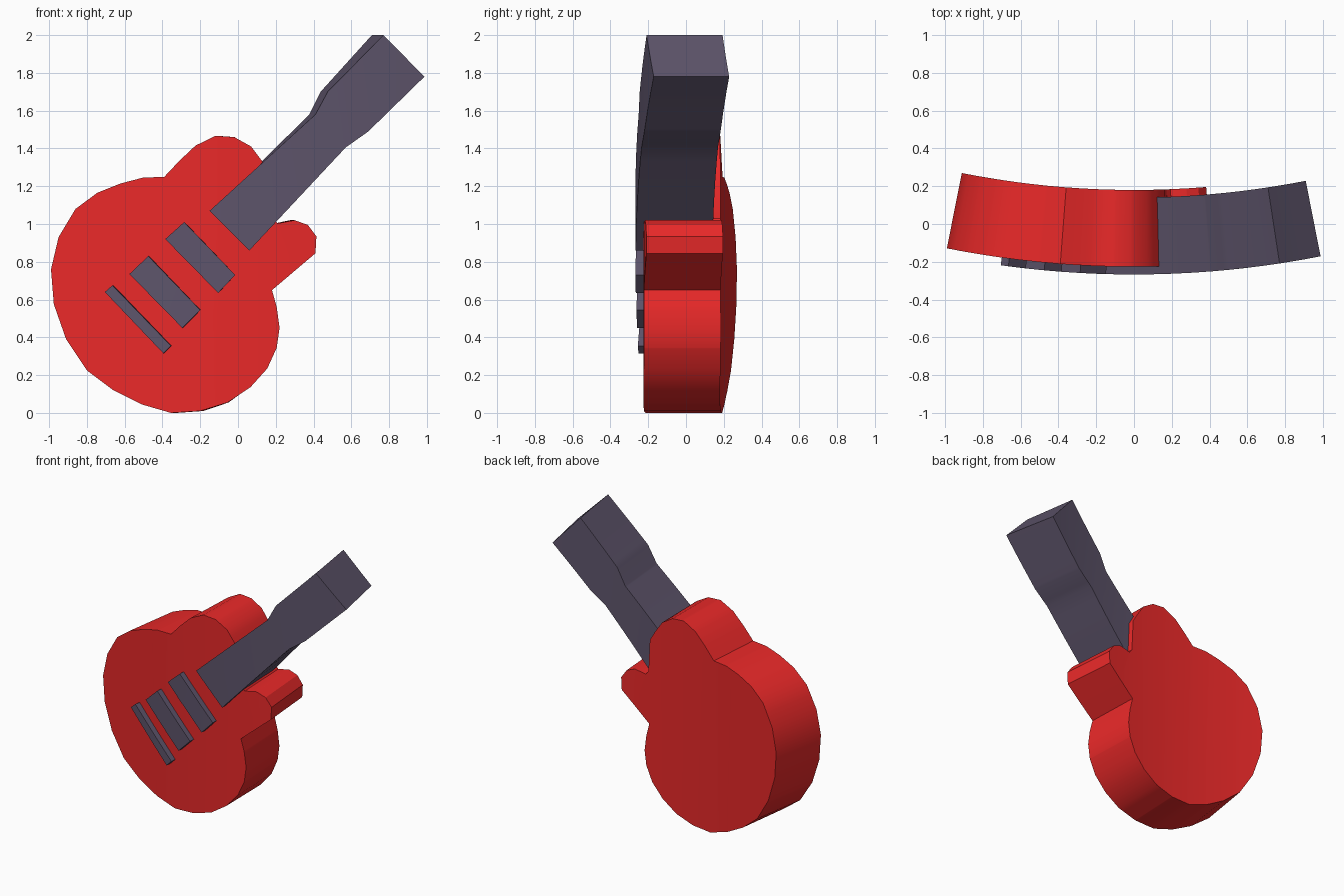
import bpy, bmesh, math

if "Cube" in bpy.data.objects:
    bpy.data.objects.remove(bpy.data.objects["Cube"])

BEND_Y = 4.85  # axis of the gentle curve that the whole model follows


def material(name, rgb):
    m = bpy.data.materials.new(name)
    m.diffuse_color = (*rgb, 1)
    m.use_nodes = True
    m.node_tree.nodes["Principled BSDF"].inputs["Base Color"].default_value = m.diffuse_color
    return m


def curved_slab(name, outline, r_front, r_back, mat):
    """Extrude a front-view (x, z) outline radially between two bend radii."""
    bm = bmesh.new()
    bm.faces.new([bm.verts.new((x, 0, z)) for x, z in outline])
    for i in range(-9, 10):  # slices that let the flat face follow the bend
        bmesh.ops.bisect_plane(bm, geom=bm.verts[:] + bm.edges[:] + bm.faces[:], dist=1e-4,
                               plane_co=(i * 0.1 + 0.003, 0, 0), plane_no=(1, 0, 0))
    front = bm.verts[:]
    out = bmesh.ops.extrude_face_region(bm, geom=bm.faces[:], use_keep_orig=True)
    back = [v for v in out["geom"] if isinstance(v, bmesh.types.BMVert)]
    for verts, r in ((front, r_front), (back, r_back)):
        for v in verts:
            a = math.asin(v.co.x / r_front)
            v.co.x, v.co.y = r * math.sin(a), BEND_Y - r * math.cos(a)
    bmesh.ops.recalc_face_normals(bm, faces=bm.faces[:])
    me = bpy.data.meshes.new(name)
    bm.to_mesh(me)
    bm.free()
    me.materials.append(mat)
    ob = bpy.data.objects.new(name, me)
    bpy.context.collection.objects.link(ob)
    bpy.ops.object.select_all(action='DESELECT')
    ob.select_set(True)
    bpy.context.view_layer.objects.active = ob
    bpy.ops.object.shade_smooth_by_angle(angle=math.radians(32))
    return ob


red = material("red_paint", (0.82, 0.022, 0.022))
dark = material("dark_wood", (0.112, 0.09, 0.148))

# Body with two horns and the neck notch
body = [(-0.99, 0.76), (-0.95, 0.93), (-0.86, 1.08), (-0.745, 1.165), (-0.62, 1.215),
        (-0.505, 1.245), (-0.39, 1.25), (-0.31, 1.335), (-0.225, 1.415), (-0.12, 1.467),
        (-0.02, 1.46), (0.07, 1.41), (0.13, 1.33), (0.175, 1.26), (0.187, 1.03), (0.21, 1.003),
        (0.30, 1.02), (0.37, 0.995), (0.415, 0.935), (0.41, 0.845), (0.18, 0.65),
        (0.205, 0.56), (0.22, 0.45), (0.205, 0.345), (0.155, 0.235), (0.065, 0.135),
        (-0.055, 0.055), (-0.2, 0.01), (-0.355, 0.0), (-0.51, 0.045), (-0.66, 0.12),
        (-0.8, 0.225), (-0.91, 0.39), (-0.975, 0.575)]
curved_slab("body", body, 5.076, 4.67, red)

# Neck widening into the headstock
neck = [(-0.15, 1.07), (0.06, 0.86), (0.57, 1.405), (0.69, 1.49), (0.987, 1.78),
        (0.77, 2.0), (0.475, 1.70), (0.41, 1.58)]
curved_slab("neck", neck, 5.117, 4.71, dark)

# Pickups and bridge
bars = {
    "neck_pickup": [(-0.385, 0.92), (-0.285, 1.01), (-0.015, 0.73), (-0.105, 0.635)],
    "bridge_pickup": [(-0.575, 0.735), (-0.475, 0.83), (-0.2, 0.545), (-0.295, 0.45)],
    "bridge": [(-0.705, 0.64), (-0.665, 0.675), (-0.355, 0.355), (-0.395, 0.315)],
}
for name, outline in bars.items():
    curved_slab(name, outline, 5.117, 5.05, dark)
